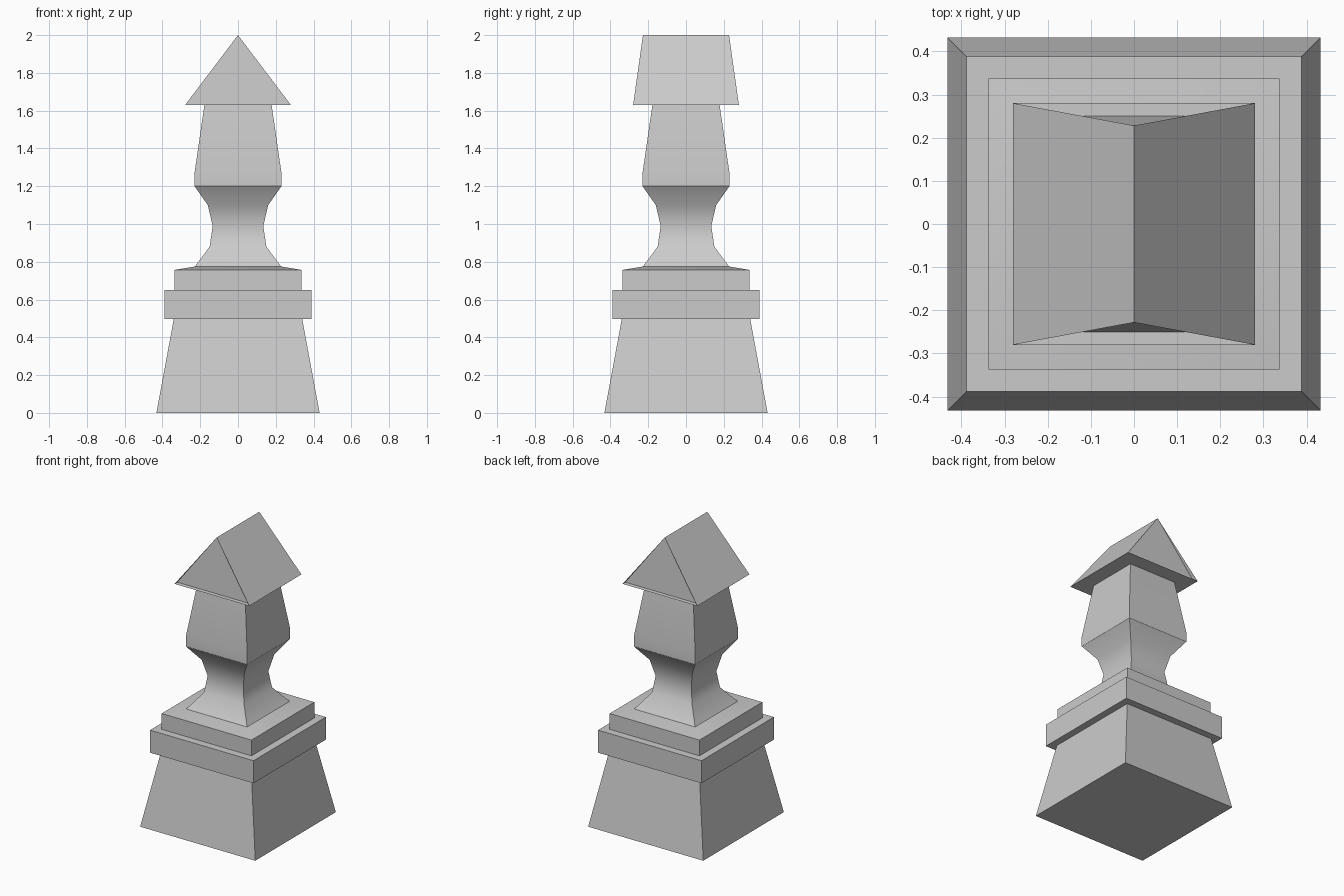
import bpy, bmesh, math

if "Cube" in bpy.data.objects:
    bpy.data.objects.remove(bpy.data.objects["Cube"])


def finish(bm, name):
    me = bpy.data.meshes.new(name)
    bm.to_mesh(me)
    bm.free()
    ob = bpy.data.objects.new(name, me)
    bpy.context.collection.objects.link(ob)
    bpy.ops.object.select_all(action='DESELECT')
    ob.select_set(True)
    bpy.context.view_layer.objects.active = ob
    bpy.ops.object.shade_smooth_by_angle(angle=math.radians(30))
    return ob


def square_stack(name, profile):
    """Skin a stack of square rings given as (half width, z)."""
    bm = bmesh.new()
    rings = [[bm.verts.new((sx * h, sy * h, z))
              for sx, sy in ((-1, -1), (1, -1), (1, 1), (-1, 1))]
             for h, z in profile]
    for a, b in zip(rings, rings[1:]):
        for i in range(4):
            j = (i + 1) % 4
            bm.faces.new((a[i], a[j], b[j], b[i]))
    bm.faces.new(rings[0][::-1])
    bm.faces.new(rings[-1])
    return finish(bm, name)


# Plinth, band, step, waisted neck and tapered shaft in one stepped profile
square_stack("post", [
    (0.432, 0), (0.34, 0.497), (0.388, 0.497), (0.388, 0.65), (0.337, 0.65),
    (0.337, 0.757), (0.228, 0.775), (0.15, 0.88), (0.134, 0.99), (0.16, 1.10),
    (0.23, 1.20), (0.23, 1.27), (0.178, 1.63)])

# Gabled cap: two slopes, closed underside, gable walls set slightly back
bm = bmesh.new()
W, D, INSET, RIDGE, Z0, Z1 = 0.28, 0.28, 0.25, 0.228, 1.63, 2.0
ridge = {s: bm.verts.new((0, s * RIDGE, Z1)) for s in (-1, 1)}
eave = {(sx, sy): bm.verts.new((sx * W, sy * D, Z0)) for sx in (-1, 1) for sy in (-1, 1)}
foot = {(sx, sy): bm.verts.new((sx * W, sy * INSET, Z0)) for sx in (-1, 1) for sy in (-1, 1)}
for s in (-1, 1):
    slope = [eave[s, -s], foot[s, -s], foot[s, s], eave[s, s], ridge[s], ridge[-s]]
    bm.faces.new(slope)
    bm.faces.new((foot[-s, s], ridge[s], foot[s, s]))
bm.faces.new((eave[-1, -1], foot[-1, -1], foot[-1, 1], eave[-1, 1],
              eave[1, 1], foot[1, 1], foot[1, -1], eave[1, -1]))
finish(bm, "gabled_cap")
